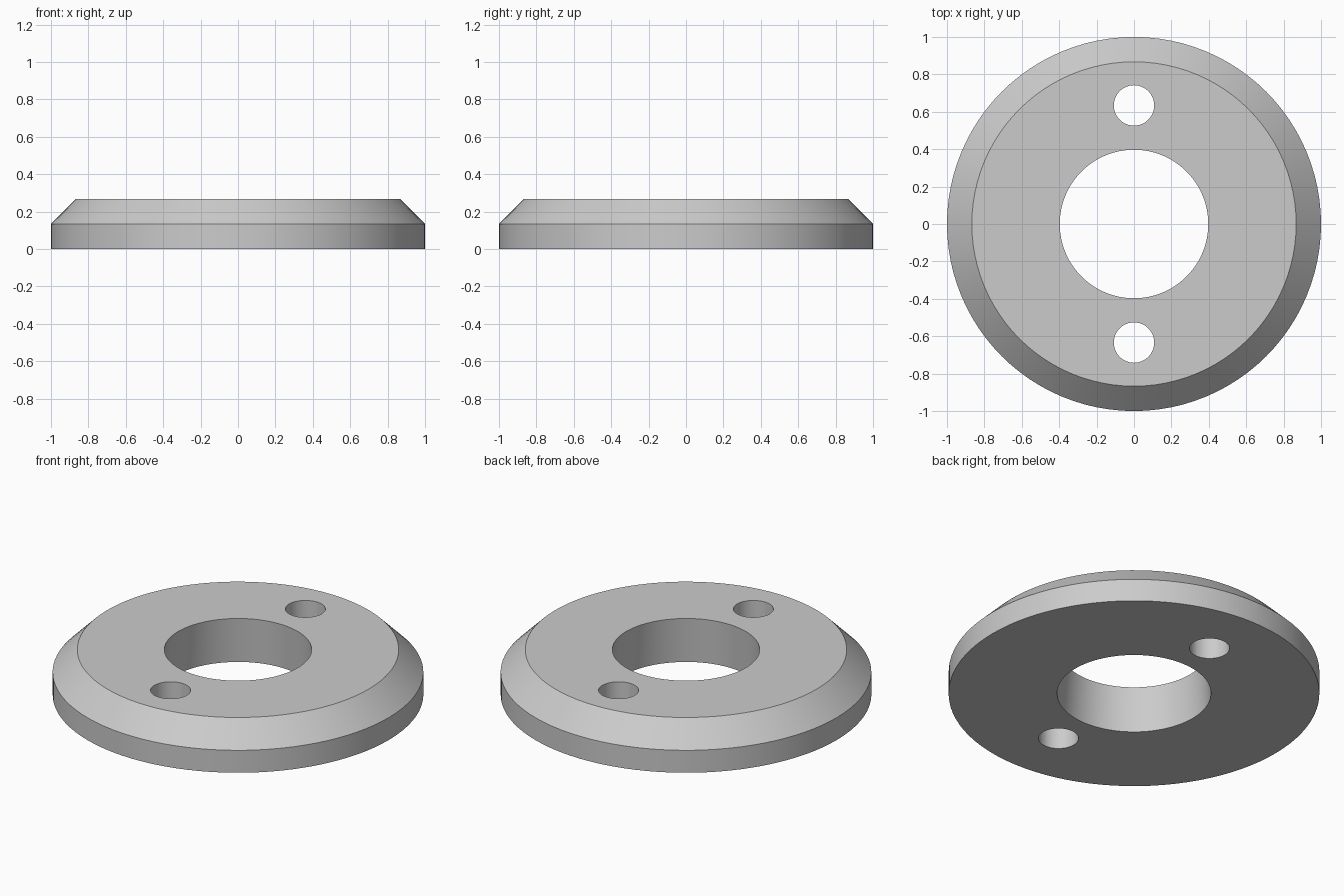
import bpy
import bmesh
import math
from mathutils import Matrix, Vector

cube = bpy.data.objects.get("Cube")
if cube:
    bpy.data.objects.remove(cube, do_unlink=True)

HEIGHT = 0.267
SEGMENTS = 96
HOLE_RADIUS = 0.108
HOLE_OFFSET = 0.634

# Single plain grey material
grey = bpy.data.materials.new("plain grey")
grey.use_nodes = True
colour = (0.6, 0.6, 0.6, 1)
grey.diffuse_color = colour
grey.node_tree.nodes["Principled BSDF"].inputs["Base Color"].default_value = colour


def add_object(name, bm):
    mesh = bpy.data.meshes.new(name)
    bmesh.ops.recalc_face_normals(bm, faces=bm.faces)
    bm.to_mesh(mesh)
    bm.free()
    mesh.materials.append(grey)
    obj = bpy.data.objects.new(name, mesh)
    bpy.context.collection.objects.link(obj)
    return obj


def lathe(name, profile):
    """Revolve a closed (radius, z) profile around the z axis."""
    bm = bmesh.new()
    verts = [bm.verts.new((r, 0, z)) for r, z in profile]
    edges = [bm.edges.new((v, verts[i - 1])) for i, v in enumerate(verts)]
    bmesh.ops.spin(bm, geom=verts + edges, axis=(0, 0, 1), cent=(0, 0, 0),
                   angle=math.tau, steps=SEGMENTS, use_merge=True)
    bmesh.ops.remove_doubles(bm, verts=bm.verts, dist=0.0001)
    return add_object(name, bm)


def cylinder_cutter(name, y):
    bm = bmesh.new()
    bmesh.ops.create_cone(bm, cap_ends=True, segments=48, radius1=HOLE_RADIUS,
                          radius2=HOLE_RADIUS, depth=HEIGHT * 3,
                          matrix=Matrix.Translation(Vector((0, y, HEIGHT / 2))))
    cutter = add_object(name, bm)
    cutter.hide_render = True
    return cutter


# Chamfered disc with a slightly tapered bore
disc = lathe("chamfered_ring", [
    (0.415, 0), (1, 0), (1, HEIGHT / 2), (0.867, HEIGHT), (0.397, HEIGHT)])

# Two through holes, front and back
bpy.context.view_layer.objects.active = disc
for side, sign in (("front", -1), ("back", 1)):
    cutter = cylinder_cutter(side + "_hole_cutter", sign * HOLE_OFFSET)
    mod = disc.modifiers.new(side + "_hole", "BOOLEAN")
    mod.operation = "DIFFERENCE"
    mod.solver = "EXACT"
    mod.object = cutter
    bpy.ops.object.modifier_apply(modifier=mod.name)
    bpy.data.objects.remove(cutter, do_unlink=True)

# Smooth walls, crisp rims
bpy.ops.object.select_all(action="DESELECT")
disc.select_set(True)
bpy.ops.object.shade_smooth_by_angle(angle=math.radians(30))
